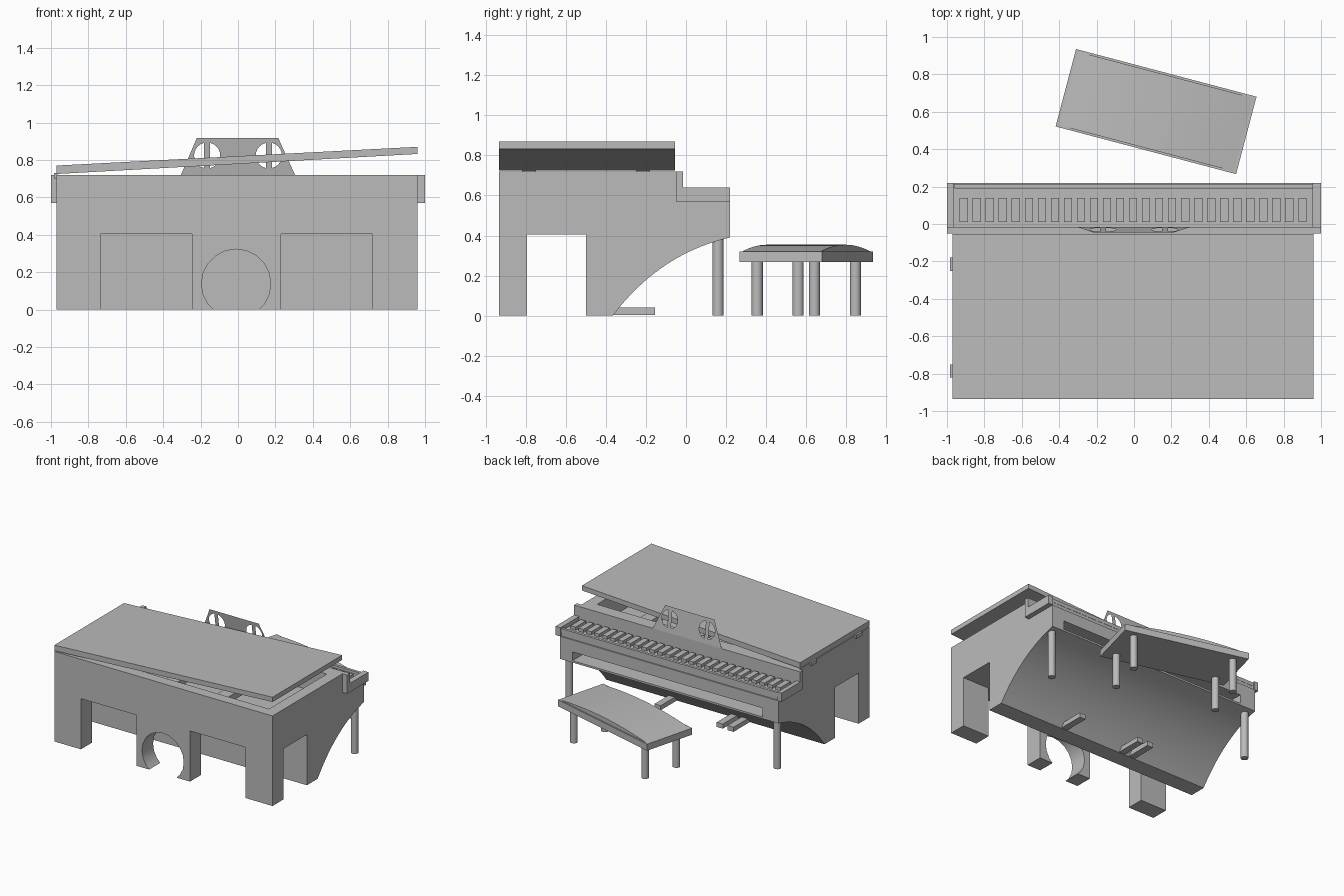
import bpy, bmesh, math
from mathutils import Vector, Matrix

if "Cube" in bpy.data.objects:
    bpy.data.objects.remove(bpy.data.objects["Cube"])

grey = bpy.data.materials.new("plain_grey")
grey.use_nodes = True
grey.diffuse_color = (0.5, 0.5, 0.5, 1)
grey.node_tree.nodes["Principled BSDF"].inputs["Base Color"].default_value = (0.5, 0.5, 0.5, 1)


def add(name, bm):
    bmesh.ops.recalc_face_normals(bm, faces=bm.faces)
    mesh = bpy.data.meshes.new(name)
    bm.to_mesh(mesh)
    bm.free()
    mesh.materials.append(grey)
    obj = bpy.data.objects.new(name, mesh)
    bpy.context.collection.objects.link(obj)
    return obj


def add_box(bm, lo, hi):
    lo, hi = Vector(lo), Vector(hi)
    m = Matrix.Translation((lo + hi) / 2) @ Matrix.Diagonal((*(hi - lo), 1))
    bmesh.ops.create_cube(bm, size=1, matrix=m)


def box(name, lo, hi):
    bm = bmesh.new()
    add_box(bm, lo, hi)
    return add(name, bm)


def prism(name, points, axis, start, end):
    """Extrude a profile along x (points are y, z) or y (points are x, z)."""
    bm = bmesh.new()
    place = (lambda a, b: (start, a, b)) if axis == "x" else (lambda a, b: (a, start, b))
    face = bm.faces.new([bm.verts.new(place(a, b)) for a, b in points])
    out = bmesh.ops.extrude_face_region(bm, geom=[face])
    move = Vector((end - start, 0, 0)) if axis == "x" else Vector((0, end - start, 0))
    bmesh.ops.translate(bm, vec=move, verts=[v for v in out["geom"] if isinstance(v, bmesh.types.BMVert)])
    return add(name, bm)


def cylinder(name, x, y, z0, z1, r):
    bm = bmesh.new()
    bmesh.ops.create_cone(bm, cap_ends=True, segments=20, radius1=r, radius2=r, depth=z1 - z0,
                          matrix=Matrix.Translation((x, y, (z0 + z1) / 2)))
    obj = add(name, bm)
    smooth(obj)
    return obj


def smooth(obj):
    bpy.ops.object.select_all(action="DESELECT")
    obj.select_set(True)
    bpy.context.view_layer.objects.active = obj
    bpy.ops.object.shade_smooth_by_angle(angle=math.radians(30))


def cut(obj, cutter):
    mod = obj.modifiers.new("cut", "BOOLEAN")
    mod.operation, mod.solver, mod.object = "DIFFERENCE", "EXACT", cutter
    bpy.context.view_layer.update()
    graph = bpy.context.evaluated_depsgraph_get()
    mesh = bpy.data.meshes.new_from_object(obj.evaluated_get(graph))
    obj.modifiers.clear()
    obj.data = mesh
    bpy.data.objects.remove(cutter)


LEFT, RIGHT = 0.96, -0.97

# Case: side profile with a tunnel behind the front legs and a scooped knee space
p0, p1, p2 = Vector((0.22, 0.39)), Vector((-0.13, 0.31)), Vector((-0.365, 0))
scoop = [(1 - t) ** 2 * p0 + 2 * t * (1 - t) * p1 + t * t * p2 for t in [i / 20 for i in range(21)]]
profile = [(-0.935, 0), (-0.935, 0.72), (-0.015, 0.72), (-0.015, 0.61), (0.21, 0.61), (0.21, 0.57), (0.22, 0.57)]
profile += [tuple(p) for p in scoop] + [(-0.5, 0), (-0.5, 0.405), (-0.795, 0.405), (-0.795, 0)]
case = prism("case", profile, "x", RIGHT, LEFT)

# Front openings: two rectangles and a round arch
cut(case, box("opening_right", (-0.735, -1.1, -0.1), (-0.245, -0.65, 0.405)))
cut(case, box("opening_left", (0.23, -1.1, -0.1), (0.72, -0.65, 0.405)))
ring = [(-0.01 + 0.185 * math.cos(a), 0.138 + 0.185 * math.sin(a))
        for a in [math.tau * i / 20 for i in range(20)]]
cut(case, prism("arch", ring, "y", -1.1, -0.65))
# Slot under the keys and the open sound well under the lid
cut(case, box("slot", (-0.83, -0.03, 0.405), (0.85, 0.4, 0.475)))
cut(case, box("well", (-0.88, -0.85, 0.55), (0.87, -0.12, 1)))
smooth(case)

# Braces across the sound well
for i, x in enumerate((-0.45, 0, 0.45)):
    box(f"well_brace_{i + 1}", (x - 0.05, -0.87, 0.66), (x + 0.05, -0.1, 0.71))

# Lid propped up toward its left edge
prism("lid", [(RIGHT, 0.725), (RIGHT, 0.77), (LEFT, 0.87), (LEFT, 0.832)], "y", -0.935, -0.055)
for name, y in (("rear", -0.215), ("front", -0.785)):
    box(f"lid_hinge_{name}", (-0.985, y - 0.035, 0.7), (-0.965, y + 0.035, 0.73))

# Cheek blocks with a raised post
cheek = [(-0.05, 0.57), (-0.05, 0.72), (-0.015, 0.72), (-0.015, 0.64), (0.22, 0.64), (0.22, 0.57)]
prism("left_cheek", cheek, "x", 0.955, 1)
prism("right_cheek", cheek, "x", -1, -0.965)

# Keys and the rail in front of them
keys = bmesh.new()
count = 27
step = 1.88 / count
for i in range(count):
    x = -0.945 + step * (i + 0.5)
    add_box(keys, (x - 0.022, 0.01, 0.6), (x + 0.022, 0.14, 0.635))
add("raised_keys", keys)
box("key_rail", (-0.96, 0.19, 0.6), (0.955, 0.212, 0.63))

# Music stand: a thin leaning sheet with two barred round windows
curve = bpy.data.curves.new("music_stand", "CURVE")
curve.dimensions, curve.fill_mode = "2D", "BOTH"


def outline(points):
    spline = curve.splines.new("POLY")
    spline.points.add(len(points) - 1)
    for p, (x, z) in zip(spline.points, points):
        p.co = (x, z, 0, 1)
    spline.use_cyclic_u = True


outline([(-0.305, 0), (0.305, 0), (0.215, 0.2), (-0.22, 0.2)])
for cx in (-0.165, 0.165):
    for side in (-1, 1):
        angles = [math.radians(-77 + 154 * i / 10) for i in range(11)]
        outline([(cx + side * 0.07 * math.cos(a), 0.105 + 0.07 * math.sin(a)) for a in angles])
helper = bpy.data.objects.new("stand_outline", curve)
bpy.context.collection.objects.link(helper)
bpy.context.view_layer.update()
sheet = bpy.data.meshes.new_from_object(helper.evaluated_get(bpy.context.evaluated_depsgraph_get()))
bpy.data.objects.remove(helper)
sheet.materials.clear()
sheet.materials.append(grey)
stand = bpy.data.objects.new("music_stand", sheet)
bpy.context.collection.objects.link(stand)
stand.location = (0, -0.015, 0.72)
stand.rotation_euler = (math.radians(98.5), 0, 0)

# Rear legs and pedals
for name, x in (("left", 0.92), ("right", -0.92)):
    cylinder(f"rear_leg_{name}", x, 0.16, 0, 0.42, 0.028)
for i, x in enumerate((0.36, -0.19, -0.285)):
    box(f"pedal_{i + 1}", (x - 0.027, -0.42, 0.003), (x + 0.027, -0.155, 0.04))

# Bench, turned a little: slab, arched cushion and four legs
bench = [box("bench_slab", (-0.499, -0.214, 0.268), (0.499, 0.214, 0.32))]
arch = [(x, 0.318 + 0.036 * (1 - (x / 0.499) ** 2)) for x in [-0.499 + 0.998 * i / 16 for i in range(17)]]
cushion = prism("bench_cushion", arch, "y", -0.203, 0.203)
smooth(cushion)
bench.append(cushion)
for sx in (-1, 1):
    for sy in (-1, 1):
        bench.append(cylinder(f"bench_leg_{len(bench) - 1}", sx * 0.4, sy * 0.148, 0, 0.28, 0.028))
turn = Matrix.Translation((0.118, 0.601, 0)) @ Matrix.Rotation(math.radians(-14.8), 4, "Z")
for part in bench:
    part.data.transform(turn)
